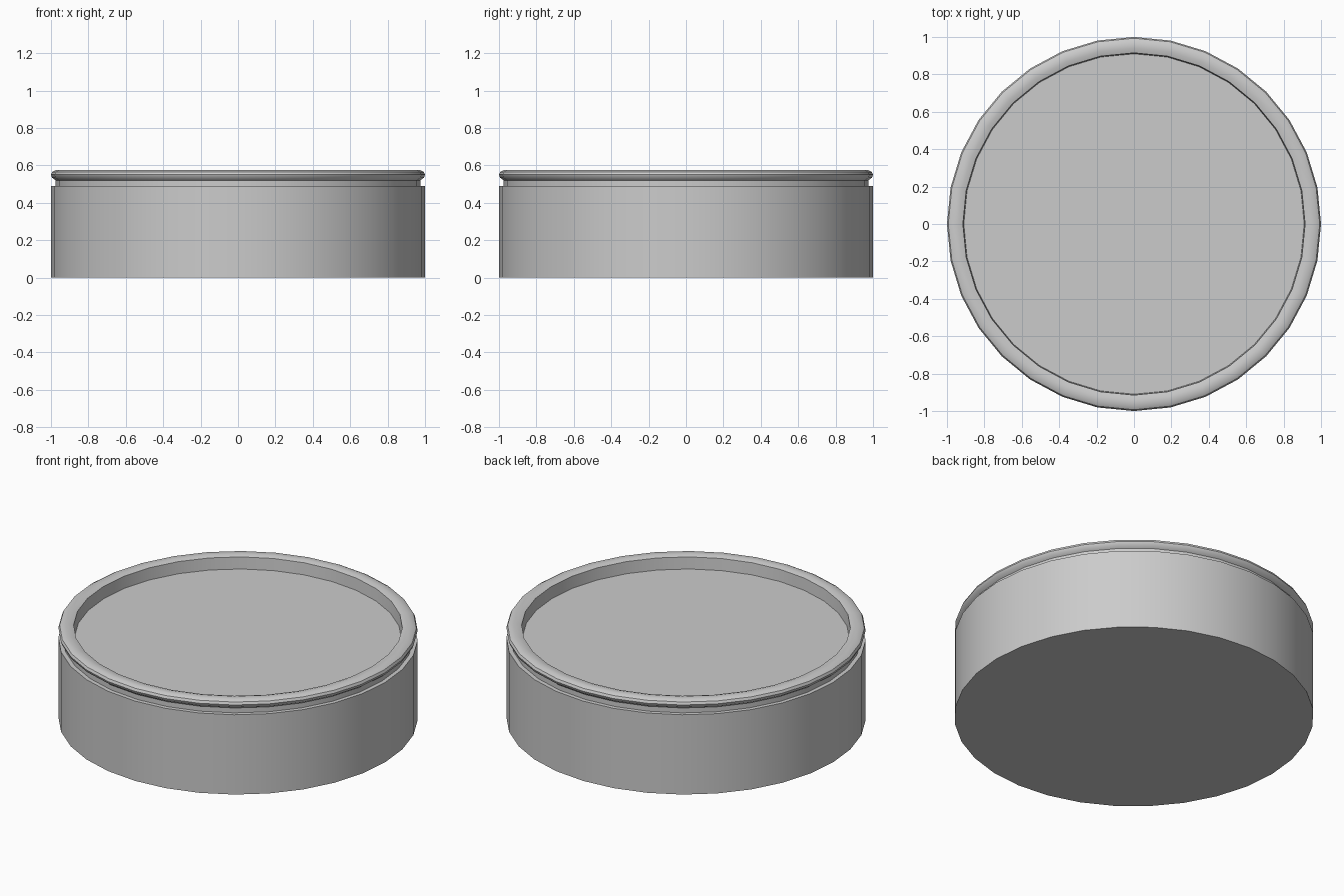
import bpy
import bmesh
import math

if "Cube" in bpy.data.objects:
    bpy.data.objects.remove(bpy.data.objects["Cube"], do_unlink=True)

SIDES = 32

grey = bpy.data.materials.new("light grey")
grey.use_nodes = True
colour = (0.6, 0.6, 0.6, 1)
grey.diffuse_color = colour
grey.node_tree.nodes["Principled BSDF"].inputs["Base Color"].default_value = colour


def lathe(name, profile):
    """Spin a radius/height profile round the z axis; ends on the axis close up."""
    bm = bmesh.new()
    verts = [bm.verts.new((r, 0, z)) for r, z in profile]
    edges = [bm.edges.new(pair) for pair in zip(verts, verts[1:])]
    bmesh.ops.spin(bm, geom=verts + edges, cent=(0, 0, 0), axis=(0, 0, 1),
                   angle=math.tau, steps=SIDES, use_duplicate=False)
    bmesh.ops.remove_doubles(bm, verts=bm.verts, dist=0.0005)
    bmesh.ops.recalc_face_normals(bm, faces=bm.faces)
    mesh = bpy.data.meshes.new(name)
    bm.to_mesh(mesh)
    bm.free()
    obj = bpy.data.objects.new(name, mesh)
    bpy.context.collection.objects.link(obj)
    mesh.materials.append(grey)
    bpy.ops.object.select_all(action="DESELECT")
    obj.select_set(True)
    bpy.context.view_layer.objects.active = obj
    bpy.ops.object.shade_smooth_by_angle(angle=math.radians(35))
    return obj


# Drum, grooved neck, rolled rim and sunken top in one closed outline
lathe("round_tin", [
    (0, 0), (1, 0), (1, 0.49),              # base and wall
    (0.975, 0.49), (0.975, 0.52),           # neck groove
    (0.995, 0.535), (1, 0.55),              # rim underside
    (0.993, 0.565), (0.975, 0.575),         # rounded outer lip
    (0.94, 0.575), (0.915, 0.567),          # inner lip
    (0.91, 0.495), (0, 0.495),              # recess wall and floor
])
